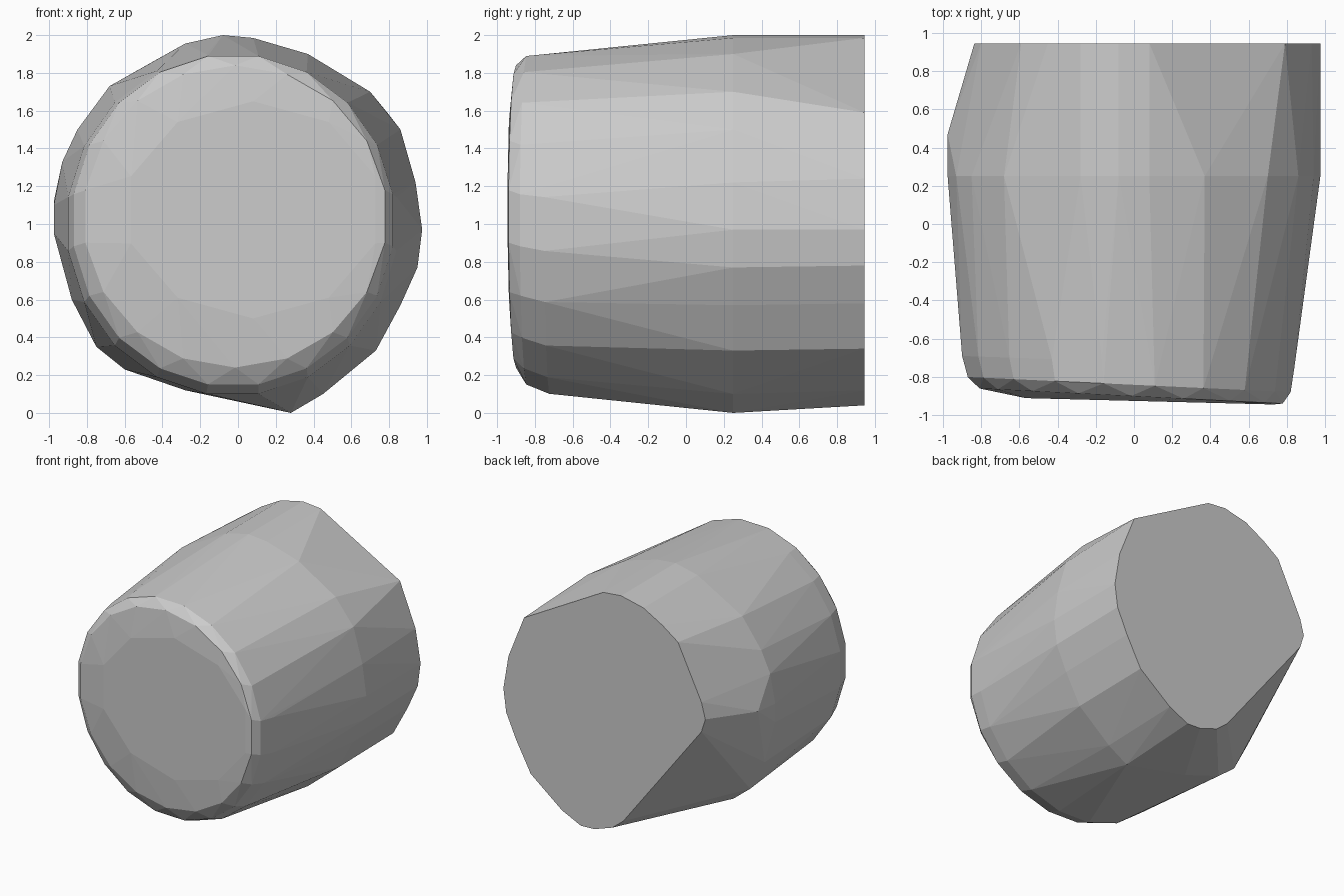
import bpy, bmesh, math

if "Cube" in bpy.data.objects:
    bpy.data.objects.remove(bpy.data.objects["Cube"])

bm = bmesh.new()


def add_section(points, y):
    """Cross-section outline in the x-z plane."""
    for x, z in points:
        bm.verts.new((x, y, z))


def add_ellipse(x0, x1, z0, z1, y_left, y_right, n):
    """Slightly slanted elliptical ring given by its extents."""
    cx, cz = (x0 + x1) / 2, (z0 + z1) / 2
    for i in range(n):
        a = 2 * math.pi * (i + 0.5) / n
        t = (1 + math.cos(a)) / 2
        bm.verts.new((cx + (x1 - x0) / 2 * math.cos(a),
                      y_left + (y_right - y_left) * t,
                      cz + (z1 - z0) / 2 * math.sin(a)))


# right half and crown, shared by the widest section and the back cut
right_half = [(0.28, 0.04), (0.45, 0.12), (0.73, 0.34), (0.86, 0.58),
              (0.95, 0.78), (0.975, 0.97), (0.93, 1.24), (0.79, 1.59)]
crown = [(0.08, 1.985), (-0.08, 2.0), (-0.28, 1.955)]

# widest section
add_section([(0.28, 0.0), (0.45, 0.10), (0.73, 0.33), (0.86, 0.57),
             (0.95, 0.77), (0.975, 0.97), (0.94, 1.22), (0.86, 1.5),
             (0.7, 1.7), (0.37, 1.9)] + crown +
            [(-0.68, 1.73), (-0.85, 1.5), (-0.93, 1.33), (-0.975, 1.1),
             (-0.975, 0.95), (-0.88, 0.6), (-0.75, 0.35), (-0.6, 0.23),
             (-0.28, 0.12)], 0.25)
bm.verts.new((-0.975, 0.47, 1.12))

# flat back, with its lower left cut away
add_section(right_half + crown +
            [(-0.45, 1.86), (-0.59, 1.76), (-0.8, 1.33), (-0.835, 1.2),
             (-0.8, 1.09), (-0.1, 0.18), (0.0, 0.1), (0.16, 0.045)], 0.945)

# rounded front rim and nearly flat front face
add_ellipse(-0.91, 0.85, 0.09, 1.91, -0.69, -0.75, 20)
add_ellipse(-0.88, 0.83, 0.14, 1.90, -0.80, -0.88, 20)
add_ellipse(-0.82, 0.79, 0.24, 1.84, -0.86, -0.94, 18)
add_ellipse(-0.60, 0.76, 0.50, 1.65, -0.91, -0.945, 10)

# faceted solid around all sections
hull = bmesh.ops.convex_hull(bm, input=bm.verts)
loose = {g for g in hull["geom_interior"] + hull["geom_unused"]
         if isinstance(g, bmesh.types.BMVert)}
bmesh.ops.delete(bm, geom=list(loose), context='VERTS')
bmesh.ops.dissolve_limit(bm, angle_limit=math.radians(1),
                         verts=bm.verts, edges=bm.edges)
bmesh.ops.recalc_face_normals(bm, faces=bm.faces)

mesh = bpy.data.meshes.new("faceted_block")
bm.to_mesh(mesh)
bm.free()
block = bpy.data.objects.new("faceted_block", mesh)
bpy.context.collection.objects.link(block)
